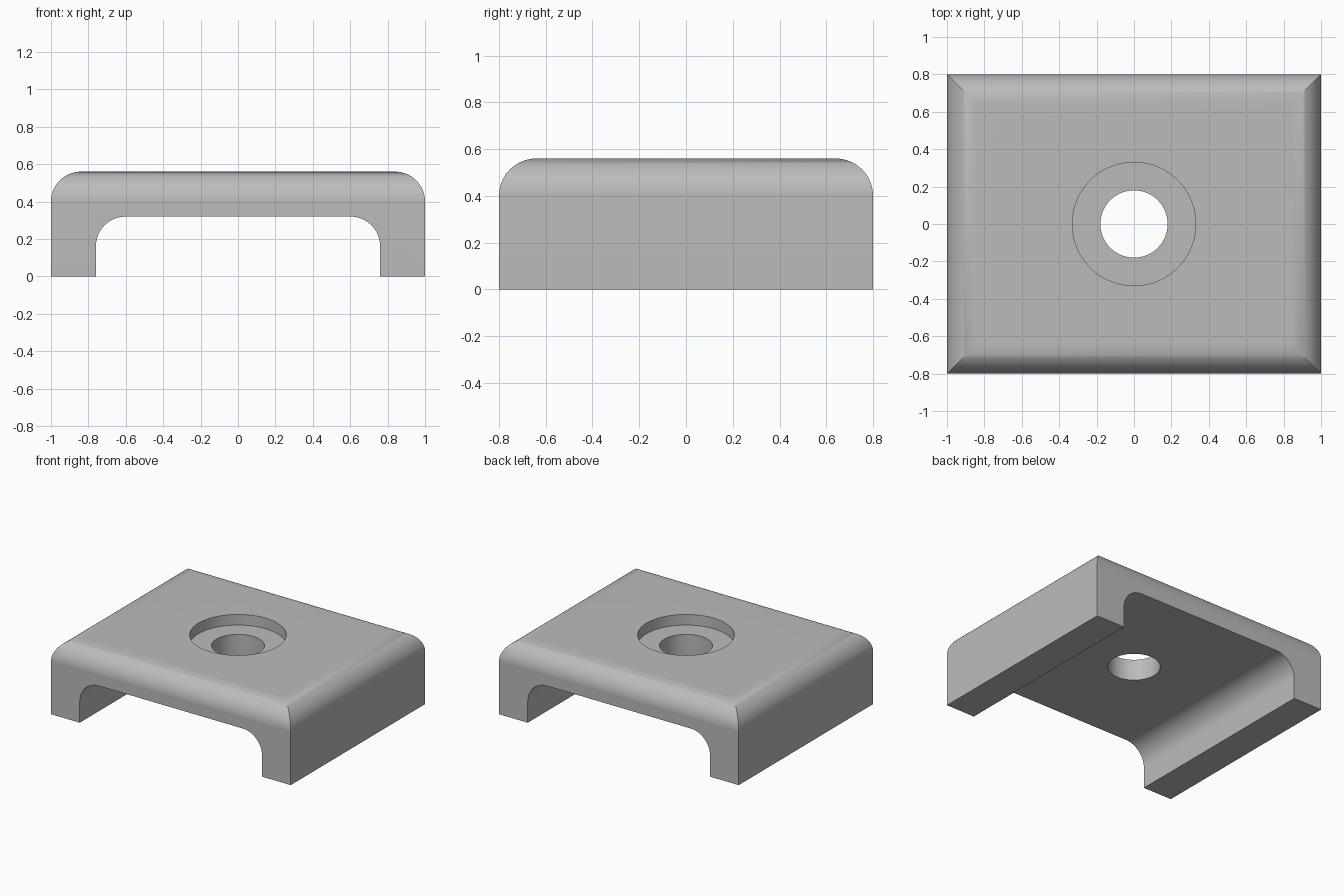
import bpy, bmesh
from math import sin, cos, pi, radians

if "Cube" in bpy.data.objects:
    bpy.data.objects.remove(bpy.data.objects["Cube"], do_unlink=True)

HALF_X, HALF_Y, HEIGHT, ROUND = 1.0, 0.8, 0.56, 0.16
STEPS = 16

grey = bpy.data.materials.new("plain grey")
grey.use_nodes = True
colour = (0.5, 0.5, 0.5, 1)
grey.diffuse_color = colour
grey.node_tree.nodes["Principled BSDF"].inputs["Base Color"].default_value = colour


def loft(name, rings):
    """Closed solid skinned through a stack of equal-length rings."""
    bm = bmesh.new()
    loops = [[bm.verts.new(p) for p in ring] for ring in rings]
    n = len(loops[0])
    for low, high in zip(loops, loops[1:]):
        for i in range(n):
            j = (i + 1) % n
            bm.faces.new((low[i], low[j], high[j], high[i]))
    bm.faces.new(loops[0][::-1])
    bm.faces.new(loops[-1])
    bmesh.ops.recalc_face_normals(bm, faces=bm.faces)
    mesh = bpy.data.meshes.new(name)
    bm.to_mesh(mesh)
    bm.free()
    mesh.materials.append(grey)
    obj = bpy.data.objects.new(name, mesh)
    bpy.context.collection.objects.link(obj)
    return obj


def rectangle(inset, z):
    x, y = HALF_X - inset, HALF_Y - inset
    return [(-x, -y, z), (x, -y, z), (x, y, z), (-x, y, z)]


def circle(radius, z, sides=96):
    return [(radius * cos(2 * pi * i / sides), radius * sin(2 * pi * i / sides), z)
            for i in range(sides)]


angles = [pi / 2 * i / STEPS for i in range(STEPS + 1)]

# Block with rounded, mitred top edges
body = loft("bracket_body", [rectangle(0, 0)] + [
    rectangle(ROUND * (1 - cos(a)), HEIGHT - ROUND + ROUND * sin(a)) for a in angles])

# Underside channel with rounded upper corners, running front to back
half = [(0.6 + ROUND * cos(a), 0.16 + ROUND * sin(a)) for a in angles]
arch = [(0.76, -0.2)] + half + [(-x, z) for x, z in reversed(half)] + [(-0.76, -0.2)]
channel = loft("channel_cutter", [[(x, y, z) for x, z in arch] for y in (-1, 1)])

# Screw hole and its counterbore
hole = loft("hole_cutter", [circle(0.18, 0.1), circle(0.18, 0.8)])
counterbore = loft("counterbore_cutter", [circle(0.33, HEIGHT - 0.08), circle(0.33, 0.8)])

bpy.ops.object.select_all(action='DESELECT')
bpy.context.view_layer.objects.active = body
body.select_set(True)
for cutter in (channel, hole, counterbore):
    cutter.hide_render = True
    cut = body.modifiers.new(cutter.name, 'BOOLEAN')
    cut.operation = 'DIFFERENCE'
    cut.solver = 'EXACT'
    cut.object = cutter
    bpy.ops.object.modifier_apply(modifier=cut.name)
    bpy.data.objects.remove(cutter, do_unlink=True)

# Smooth rounds, crisp edges and flat faces
bpy.ops.object.shade_smooth_by_angle(angle=radians(30))
normals = body.modifiers.new("even_shading", 'WEIGHTED_NORMAL')
normals.keep_sharp = True
